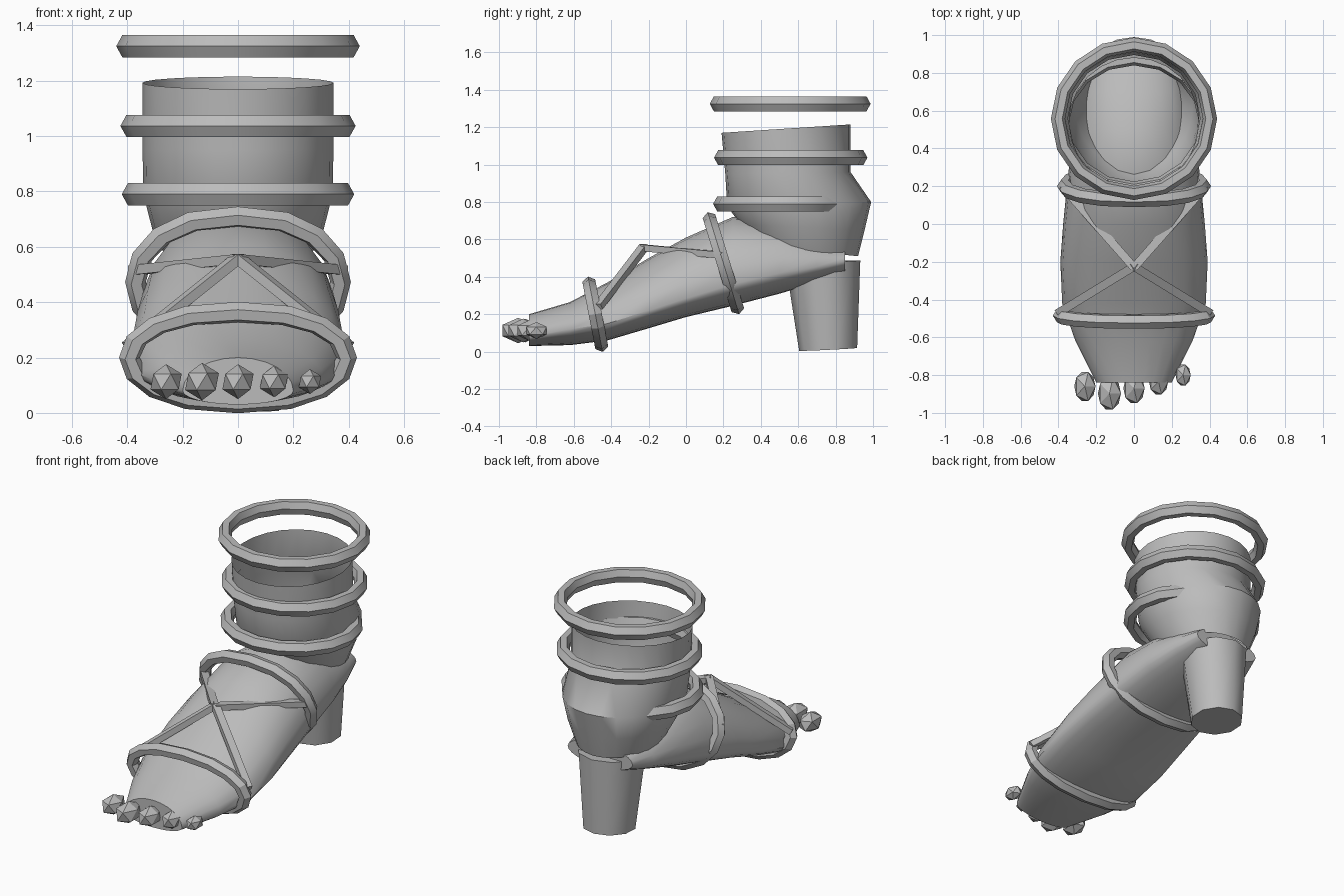
import bpy, math
from mathutils import Vector

if "Cube" in bpy.data.objects:
    bpy.data.objects.remove(bpy.data.objects["Cube"], do_unlink=True)

grey = bpy.data.materials.new("plain grey")
grey.diffuse_color = (0.5, 0.5, 0.5, 1)
grey.use_nodes = True
grey.node_tree.nodes["Principled BSDF"].inputs["Base Color"].default_value = (0.5, 0.5, 0.5, 1)


def finish(obj, smooth=None):
    obj.data.materials.append(grey)
    if smooth:
        bpy.ops.object.select_all(action="DESELECT")
        obj.select_set(True)
        bpy.context.view_layer.objects.active = obj
        bpy.ops.object.shade_smooth_by_angle(angle=math.radians(smooth))
    return obj


def loft(name, loops, cap=False, closed=False, smooth=None):
    """Skin a row of equal point loops; closed joins the last loop to the first."""
    n = len(loops[0])
    verts = [p for loop in loops for p in loop]
    faces = []
    for i in range(len(loops) if closed else len(loops) - 1):
        a, b = i * n, (i + 1) % len(loops) * n
        faces += [(a + k, a + (k + 1) % n, b + (k + 1) % n, b + k) for k in range(n)]
    if cap:
        faces += [tuple(reversed(range(n))), tuple(range(len(verts) - n, len(verts)))]
    mesh = bpy.data.meshes.new(name)
    mesh.from_pydata(verts, [], faces)
    obj = bpy.data.objects.new(name, mesh)
    bpy.context.collection.objects.link(obj)
    # Consistent outward normals
    bpy.context.view_layer.objects.active = obj
    obj.select_set(True)
    bpy.ops.object.mode_set(mode="EDIT")
    bpy.ops.mesh.select_all(action="SELECT")
    bpy.ops.mesh.normals_make_consistent(inside=False)
    bpy.ops.object.mode_set(mode="OBJECT")
    obj.select_set(False)
    return finish(obj, smooth)


def angles(n):
    return [2 * math.pi * k / n for k in range(n)]


def band(name, center, half_x, half_v, v_axis, wide=0.04, square=1.0):
    """Oval hoop of six-sided section; v_axis is its second in-plane direction."""
    u, v = Vector((1, 0, 0)), Vector(v_axis).normalized()
    axis = u.cross(v)
    section = [(0, 0), (-0.022, wide), (-0.06, wide), (-0.075, 0), (-0.06, -wide), (-0.022, -wide)]
    loops = []
    for t in angles(16):
        c, s = math.cos(t), math.sin(t)
        c = math.copysign(abs(c) ** square, c)
        loops.append([Vector(center) + u * c * (half_x + r) + v * s * (half_v + r) + axis * h
                      for r, h in section])
    return loft(name, loops, closed=True, smooth=25)


# Ankle hoops
band("ankle_band_top", (0, 0.557, 1.325), 0.44, 0.43, (0, 1, 0))
band("ankle_band_middle", (0, 0.56, 1.037), 0.425, 0.41, (0, 1, 0))
band("ankle_band_lower", (0, 0.53, 0.79), 0.42, 0.385, (0, 1, 0))

# Foot hoops
band("toe_band", (0, -0.485, 0.2), 0.43, 0.205, (0, -0.07, 0.36), 0.035, 0.85)
band("instep_band", (0, 0.2, 0.473), 0.408, 0.285, (0, -0.16, 0.52), 0.035, 0.85)

# Ankle cuff: front y, z, back y, z, half width
cuff = [(0.19, 1.17, 0.88, 1.215, 0.345), (0.21, 0.95, 0.88, 0.96, 0.345),
        (0.22, 0.78, 0.99, 0.80, 0.342), (0.29, 0.68, 0.955, 0.65, 0.31),
        (0.36, 0.57, 0.92, 0.51, 0.25)]
loops = []
for y0, z0, y1, z1, w in cuff:
    loops.append([(w * math.sin(t), (y0 + y1) / 2 - (y1 - y0) / 2 * math.cos(t),
                   (z0 + z1) / 2 - (z1 - z0) / 2 * math.cos(t)) for t in angles(24)])
loft("ankle_cuff", loops, smooth=40)

# Foot: y, bottom, side crease, top, half width
foot = [(-0.84, 0.03, 0.08, 0.20, 0.20), (-0.62, 0.035, 0.12, 0.265, 0.31),
        (-0.42, 0.06, 0.15, 0.37, 0.38), (-0.2, 0.125, 0.22, 0.5, 0.39),
        (0.0, 0.185, 0.285, 0.61, 0.375), (0.25, 0.245, 0.36, 0.72, 0.35),
        (0.5, 0.31, 0.42, 0.70, 0.32), (0.7, 0.37, 0.455, 0.63, 0.275),
        (0.85, 0.415, 0.485, 0.56, 0.225)]
loops = []
for y, low, mid, top, w in foot:
    loops.append([(w * math.cos(t), y,
                   mid + math.sin(t) * (top - mid if math.sin(t) > 0 else mid - low))
                  for t in angles(24)])
loft("foot", loops, cap=True, smooth=40)

# Tapered heel
heel = [(0.76, 0.012, 0.155), (0.732, 0.48, 0.2)]
loops = [[(r * math.cos(t + math.pi / 10), y + r * math.sin(t + math.pi / 10),
           z + 0.008 * math.sin(t)) for t in angles(10)] for y, z, r in heel]
loft("heel", loops, cap=True, smooth=40)


# Crossed straps
def strap(name, start, end, half=0.022):
    a, b = Vector(start), Vector(end)
    d = (b - a).normalized()
    side = d.cross(Vector((0, 0, 1))).normalized()
    up = side.cross(d)
    loft(name, [[p + side * i * half + up * j * half * 0.8
                 for i, j in ((-1, -1), (1, -1), (1, 1), (-1, 1))] for p in (a, b)], cap=True)


for side, x in (("right", -1), ("left", 1)):
    strap("front_strap_" + side, (0, -0.225, 0.56), (0.4 * x, -0.47, 0.24))
    strap("rear_strap_" + side, (0, -0.23, 0.555), (0.38 * x, 0.2, 0.515))

# Faceted toes, large to small: y, half length, radius
toes = [(-0.86, 0.09, 0.063), (-0.897, 0.1, 0.068), (-0.87, 0.092, 0.063),
        (-0.835, 0.078, 0.057), (-0.8, 0.065, 0.045)]
for i, (y, length, r) in enumerate(toes):
    bpy.ops.mesh.primitive_ico_sphere_add(subdivisions=1, radius=1,
                                          location=(-0.26 + 0.13 * i, y, 0.113))
    toe = bpy.context.object
    toe.name = "toe_%d" % (i + 1)
    toe.scale = (r, length, r)
    finish(toe)
